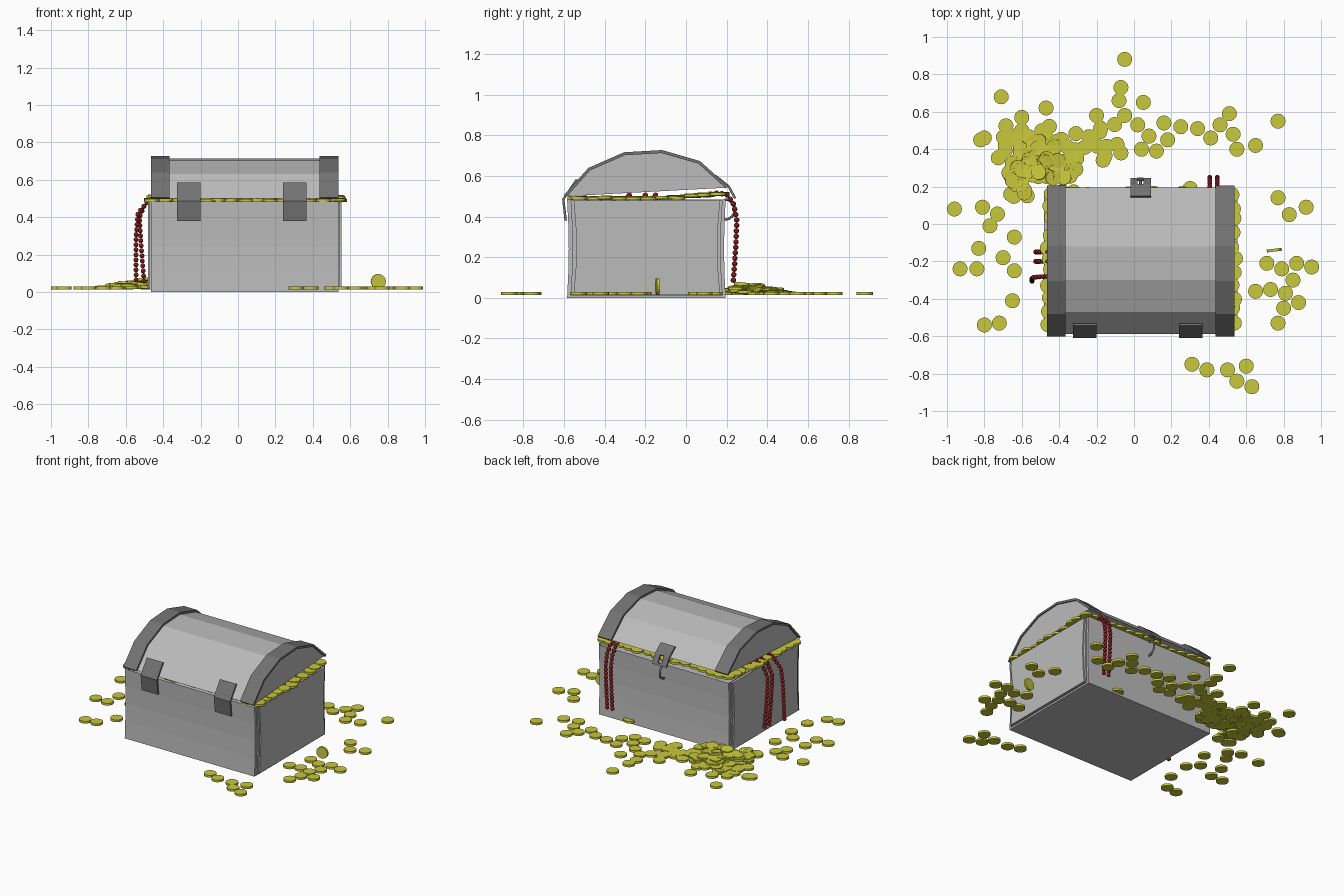
import bpy, bmesh, math, random
from mathutils import Matrix, Vector, Euler

random.seed(7)
cube = bpy.data.objects.get("Cube")
if cube:
    bpy.data.objects.remove(cube, do_unlink=True)


def material(name, rgb):
    m = bpy.data.materials.new(name)
    m.use_nodes = True
    m.diffuse_color = (*rgb, 1)
    m.node_tree.nodes["Principled BSDF"].inputs["Base Color"].default_value = (*rgb, 1)
    return m


GREY = material("chest grey", (0.5, 0.5, 0.5))
DARK = material("dark metal", (0.17, 0.17, 0.17))
GOLD = material("gold", (0.58, 0.58, 0.045))
RED = material("red bead", (0.22, 0.01, 0.01))


def finish(name, bm, mat):
    bmesh.ops.recalc_face_normals(bm, faces=bm.faces[:])
    mesh = bpy.data.meshes.new(name)
    bm.to_mesh(mesh)
    bm.free()
    mesh.materials.append(mat)
    obj = bpy.data.objects.new(name, mesh)
    bpy.context.scene.collection.objects.link(obj)
    return obj


def prism(name, profile, x0, x1, mat):
    """Solid with a closed (y, z) profile running from x0 to x1."""
    bm = bmesh.new()
    near, far = [[bm.verts.new((x, y, z)) for y, z in profile] for x in (x0, x1)]
    bm.faces.new(near)
    bm.faces.new(far[::-1])
    for i in range(len(profile)):
        bm.faces.new((near[i - 1], near[i], far[i], far[i - 1]))
    return finish(name, bm, mat)


def strap(name, path, x0, x1, mat, thick=0.012):
    """Bent metal sheet following an open (y, z) path."""
    bm = bmesh.new()
    rows = [[bm.verts.new((x, y, z)) for x in (x0, x1)] for y, z in path]
    for a, b in zip(rows, rows[1:]):
        bm.faces.new((a[0], a[1], b[1], b[0]))
    mod = finish(name, bm, mat).modifiers.new("thickness", "SOLIDIFY")
    mod.thickness = thick
    mod.offset = 0


# Chest body: gently waisted front and back, with a recessed open top
def waisted(y0, y1, z0, z1, bow, steps=4):
    t = [i / steps for i in range(steps + 1)]
    front = [(y0 + bow * math.sin(math.pi * k), z0 + (z1 - z0) * k) for k in t]
    back = [(y1 - bow * math.sin(math.pi * k), z0 + (z1 - z0) * k) for k in t]
    return front + back[::-1]


body = prism("chest_body", waisted(-0.585, 0.195, 0.0, 0.485, 0.008), -0.465, 0.537, GREY)
bm = bmesh.new()
bm.from_mesh(body.data)
top = max(bm.faces, key=lambda f: f.calc_center_median().z)
bmesh.ops.inset_region(bm, faces=[top], thickness=0.03)
bmesh.ops.translate(bm, verts=top.verts[:], vec=(0, 0, -0.04))
bm.to_mesh(body.data)
bm.free()

# Raised panels on both ends, in two steps
for side, x, d in (("right", -0.465, -1), ("left", 0.537, 1)):
    prism(side + "_end_frame", waisted(-0.568, 0.18, 0.012, 0.48, 0.01), x, x + d * 0.008, GREY)
    prism(side + "_end_panel", waisted(-0.553, 0.168, 0.015, 0.48, 0.014), x, x + d * 0.017, GREY)

# Faceted lid, resting slightly ajar
ARC = [(-0.588, 0.5), (-0.47, 0.63), (-0.3, 0.703), (-0.12, 0.713), (0.06, 0.662), (0.195, 0.542)]
prism("lid", ARC, -0.455, 0.53, GREY)

# Dark bands over the lid ends
centre = Vector((-0.17, 0.45))
wrap = [tuple(Vector(p) + (Vector(p) - centre).normalized() * 0.007) for p in ARC]
strap("right_lid_band", wrap, -0.465, -0.365, DARK, 0.015)
strap("left_lid_band", wrap, 0.435, 0.538, DARK, 0.015)

# Hinges on the front
HINGE = [(-0.592, 0.38), (-0.604, 0.485), (-0.537, 0.582)]
strap("right_hinge", HINGE, -0.325, -0.2, DARK)
strap("left_hinge", HINGE, 0.24, 0.365, DARK)

# Slotted hasp at the back
HASP = [(0.145, 0.6), (0.21, 0.548), (0.242, 0.49)]
strap("hasp_right_rail", HASP, -0.02, 0.02, DARK)
strap("hasp_left_rail", HASP, 0.05, 0.09, DARK)
strap("hasp_top", HASP[:2], 0.02, 0.05, DARK)
strap("hasp_bottom", [(0.235, 0.503), HASP[2]], 0.02, 0.05, DARK)

# Staple: a half ring of wire below the hasp
curve = bpy.data.curves.new("staple", "CURVE")
curve.dimensions = "3D"
curve.bevel_depth = 0.007
curve.bevel_resolution = 1
line = curve.splines.new("POLY")
line.points.add(8)
for i, p in enumerate(line.points):
    a = math.pi * (0.5 - i / 8)
    p.co = (0.035, 0.19 + 0.05 * math.cos(a), 0.435 + 0.05 * math.sin(a), 1)
curve.materials.append(DARK)
bpy.context.scene.collection.objects.link(bpy.data.objects.new("staple", curve))


# Coins
def coin(bm, x, y, z, tilt=0.0, turn=0.0):
    rot = Euler((tilt, 0, turn)).to_matrix().to_4x4()
    bmesh.ops.create_cone(bm, cap_ends=True, segments=20, radius1=0.04, radius2=0.04,
                          depth=0.015, matrix=Matrix.Translation((x, y, z)) @ rot)


FLOOR = 0.022
# Loose coins around the chest, x and y in hundredths
right_coins = [(-96, 8), (-82, 45), (-80, 46), (-71, 68), (-60, 57), (-60, 50), (-81, 9),
               (-77, -1), (-83, -13), (-93, -24), (-84, -24), (-64, -7), (-70, -18),
               (-64, -25), (-65, -41), (-72, -53), (-80, -54)]
back_coins = [(-5, 88), (-7, 73), (-8, 66), (5, 65), (-5, 58), (-20, 58), (-47, 62), (2, 53),
              (16, 54), (25, 52), (34, 51), (46, 53), (51, 59), (53, 48), (41, 46), (55, 40),
              (65, 42), (77, 55), (8, 47), (4, 40), (12, 39), (18, 45), (-7, 38), (30, 19)]
left_coins = [(77, 14), (83, 5), (92, 9), (71, -21), (79, -24), (87, -21), (95, -23),
              (65, -36), (73, -35), (81, -37), (85, -30), (88, -42), (80, -45), (77, -53)]
front_coins = [(31, -75), (39, -78), (50, -78), (60, -76), (55, -84), (63, -87)]
bm = bmesh.new()
for group in (right_coins, back_coins, left_coins, front_coins):
    for x, y in group:
        coin(bm, x / 100, y / 100, FLOOR)
coin(bm, 0.75, -0.14, 0.056, math.pi / 2, 0.12)
finish("loose_coins", bm, GOLD)

# Heap spilling round the back right corner
bm = bmesh.new()
count = 0
while count < 115:
    if count < 65:
        x, y = random.gauss(-0.54, 0.1), random.gauss(0.28, 0.09)
    else:
        x, y = random.uniform(-0.7, -0.08), random.gauss(0.42, 0.09)
    if (x > -0.53 and y < 0.24) or x < -0.75 or not 0.04 < y < 0.55:
        continue
    rise = 0.05 * math.exp(-((x + 0.5) ** 2 + (y - 0.28) ** 2) / 0.025)
    level = random.random()
    coin(bm, x, y, FLOOR + rise * level, random.uniform(-1, 1) * min(0.35, rise * level * 8),
         random.uniform(0, math.tau))
    count += 1
finish("coin_heap", bm, GOLD)

# Coins filling the chest, mounded toward the open back
bm = bmesh.new()
for i in range(15):
    for j in range(11):
        x = -0.45 + i * 0.07 + random.uniform(-0.014, 0.014)
        y = -0.53 + j * 0.069 + random.uniform(-0.014, 0.014)
        z = 0.491 + max(0, y + 0.1) * 0.08 + random.uniform(-0.003, 0.003)
        coin(bm, x, y, z, random.uniform(-0.05, 0.05), random.uniform(0, math.tau))
finish("chest_coins", bm, GOLD)


# Bead strings
def beads(name, path, step=0.027):
    bm = bmesh.new()
    pts = [Vector(p) for p in path]
    carry = 0.0
    for a, b in zip(pts, pts[1:]):
        length = (b - a).length
        while carry < length:
            bmesh.ops.create_uvsphere(bm, u_segments=10, v_segments=7, radius=0.0135,
                                      matrix=Matrix.Translation(a.lerp(b, carry / length)))
            carry += step
        carry -= length
    for f in bm.faces:
        f.smooth = True
    finish(name, bm, RED)


BACK = [(0.15, 0.515), (0.2, 0.51), (0.235, 0.46), (0.25, 0.38), (0.245, 0.25), (0.232, 0.07)]
for n, x in enumerate((0.405, 0.445)):
    beads(f"back_beads_{n}", [(x, y, z) for y, z in BACK])
SIDE = [(-0.44, 0.505), (-0.495, 0.475), (-0.527, 0.4), (-0.518, 0.25), (-0.502, 0.05)]
for n, y in enumerate((-0.15, -0.2)):
    beads(f"side_beads_{n}", [(x, y, z) for x, z in SIDE])
OUTER = [(-0.44, 0.505), (-0.49, 0.475), (-0.535, 0.42), (-0.545, 0.3), (-0.545, 0.06)]
beads("side_beads_outer", [(x, -0.28 - 0.06 * (0.5 - z), z) for x, z in OUTER])
